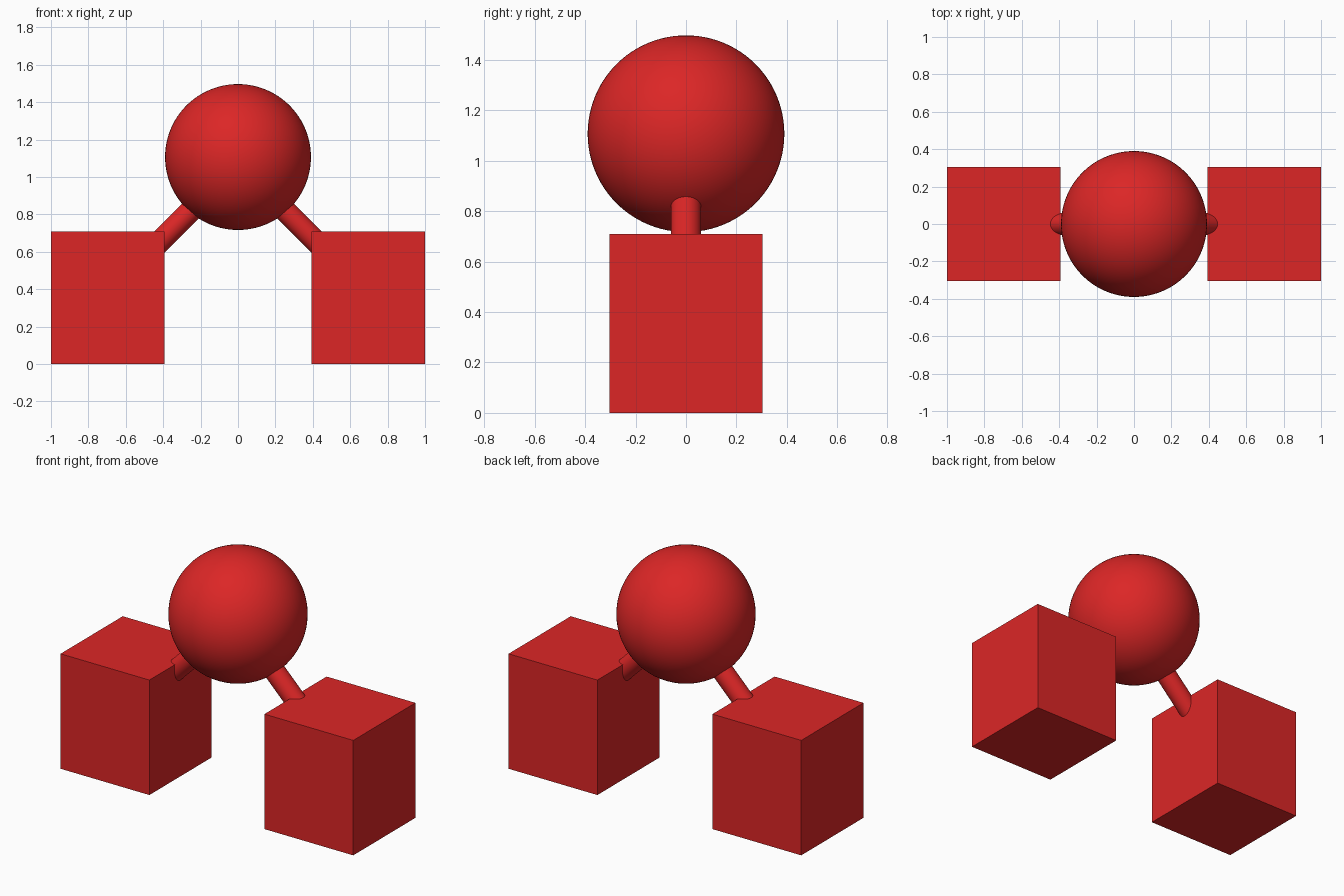
import bpy
import math

if "Cube" in bpy.data.objects:
    bpy.data.objects.remove(bpy.data.objects["Cube"])

red = bpy.data.materials.new("red")
red.diffuse_color = (0.716, 0.0194, 0.0194, 1)
red.use_nodes = True
red.node_tree.nodes["Principled BSDF"].inputs["Base Color"].default_value = red.diffuse_color


def finish(name, smooth=False):
    ob = bpy.context.object
    ob.name = name
    ob.data.materials.append(red)
    if smooth:
        bpy.ops.object.shade_smooth_by_angle(angle=math.radians(40))
    return ob


# Round body
bpy.ops.mesh.primitive_uv_sphere_add(segments=96, ring_count=48, radius=0.39,
                                     location=(0, 0, 1.107))
finish("body", True)

for side, label in ((-1, "left"), (1, "right")):
    # Block foot
    bpy.ops.mesh.primitive_cube_add(size=1, location=(side * 0.6965, 0, 0.355))
    foot = finish(label + "_foot")
    foot.scale = (0.607, 0.607, 0.71)

    # Slanted leg, ends buried in body and foot
    bpy.ops.mesh.primitive_cylinder_add(vertices=64, radius=0.06, depth=0.46,
                                        location=(side * 0.35, 0, 0.722),
                                        rotation=(0, -side * math.radians(45), 0))
    finish(label + "_leg", True)
